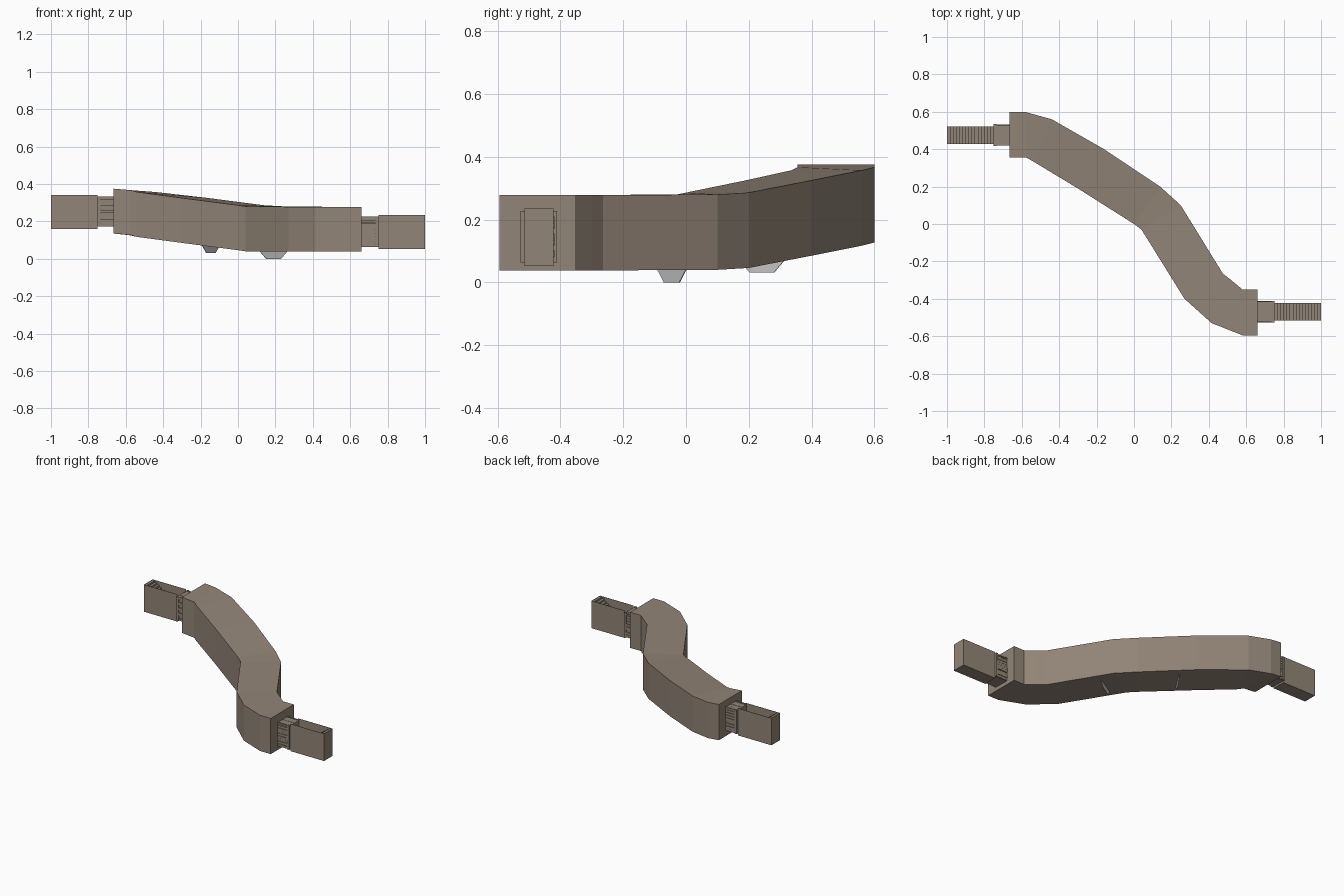
import bpy, math, random
from mathutils import Vector

if "Cube" in bpy.data.objects:
    bpy.data.objects.remove(bpy.data.objects["Cube"])

random.seed(4)
stone = bpy.data.materials.new("stone")
stone.diffuse_color = (0.29, 0.235, 0.185, 1)
stone.use_nodes = True
stone.node_tree.nodes["Principled BSDF"].inputs["Base Color"].default_value = stone.diffuse_color


def mesh_object(name, verts, faces, mat=stone):
    me = bpy.data.meshes.new(name)
    me.from_pydata(verts, [], faces)
    me.update()
    ob = bpy.data.objects.new(name, me)
    bpy.context.collection.objects.link(ob)
    if mat:
        me.materials.append(mat)
    return ob


def box(verts, faces, lo, hi):
    # append an axis-aligned box to vertex and face lists
    n = len(verts)
    (a, b, c), (d, e, f) = lo, hi
    a, d = min(a, d), max(a, d)
    verts += [(a, b, c), (d, b, c), (d, e, c), (a, e, c),
              (a, b, f), (d, b, f), (d, e, f), (a, e, f)]
    for q in ((0, 3, 2, 1), (4, 5, 6, 7), (0, 1, 5, 4),
              (1, 2, 6, 5), (2, 3, 7, 6), (3, 0, 4, 7)):
        faces.append([n + i for i in q])


# winding corridor: back edge, front edge and floor height per station
path = [((-.665, .6), (-.665, .355), .135), ((-.585, .6), (-.575, .355), .127),
        ((-.44, .56), (-.54, .335), .117), ((-.16, .4), (-.3, .19), .085),
        ((.14, .2), (0, 0), .046), ((.25, .1), (.04, -.03), .04),
        ((.475, -.265), (.27, -.4), .038), ((.52, -.3), (.415, -.53), .038),
        ((.58, -.35), (.58, -.595), .038), ((.66, -.35), (.66, -.595), .038)]
verts, faces = [], []
for (bx, by), (fx, fy), z in path:
    verts += [(fx, fy, z), (bx, by, z), (bx, by, z + .24), (fx, fy, z + .24)]
for i in range(len(path) - 1):
    for j in range(4):
        k = (j + 1) % 4
        faces.append((4 * i + k, 4 * i + j, 4 * i + 4 + j, 4 * i + 4 + k))
n = len(verts)
faces += [(0, 1, 2, 3), (n - 1, n - 2, n - 3, n - 4)]
mesh_object("corridor", verts, faces)


# thin octagonal gates across the corridor, poking out under its floor
def gate(name, x, y, z0, normal):
    across = Vector((-normal[1], normal[0], 0)).normalized()
    along = Vector((normal[0], normal[1], 0)).normalized() * .0015
    c = Vector((x, y, z0 + .113))
    r = .113 / math.cos(math.pi / 8)
    verts = []
    for s in (-1, 1):
        for i in range(8):
            a = (i + .5) * math.pi / 4
            verts.append(c + across * r * math.cos(a)
                         + Vector((0, 0, r * math.sin(a))) + along * s)
    faces = [list(range(7, -1, -1)), list(range(8, 16))]
    faces += [(i, (i + 1) % 8, (i + 1) % 8 + 8, i + 8) for i in range(8)]
    mesh_object(name, verts, faces, None)


gate("gate_upper", -.145, .242, .032, (.84, -.54))
gate("gate_lower", .19, -.045, 0, (.52, -.85))


# open-topped stair shaft at each end, climbing outwards
def entrance(side, s, yc, z0, z1):
    y0, y1 = yc - .046, yc + .046
    x0, x1 = s * .75, s
    v, f = [], []
    t = .002
    box(v, f, (x0, y0, z0), (x1, y0 + t, z1))
    box(v, f, (x0, y1 - t, z0), (x1, y1, z1))
    box(v, f, (x0, y0, z0), (x1, y1, z0 + t))
    box(v, f, (x1 - s * t, y0, z0), (x1, y1, z1))
    mesh_object("stair_shaft_" + side, v, f)

    # stairs as one extruded zigzag profile
    steps = 15
    run, rise = .248 / steps, (z1 - z0 - .004) / steps
    prof = [(.75, z0 + t)]
    for i in range(steps):
        prof += [(.75 + i * run, z0 + t + (i + 1) * rise),
                 (.75 + (i + 1) * run, z0 + t + (i + 1) * rise)]
    prof.append((.998, z0 + t))
    m = len(prof)
    v = [(s * x, y, z) for y in (y0 + t, y1 - t) for x, z in prof]
    f = [list(range(m)), list(range(2 * m - 1, m - 1, -1))]
    f += [((i + 1) % m, i, i + m, (i + 1) % m + m) for i in range(m)]
    if s < 0:
        f = [list(reversed(q)) for q in f]
    mesh_object("stairs_" + side, v, f)

    # plank-lined doorway between shaft and corridor
    v, f = [], []
    xa, xb = s * .66, s * .75
    b, h = z0 + .012, z1 - .008
    box(v, f, (xa, yc - .047, b), (xb, yc + .047, h - .006))
    count = 9
    d = (h - b) / count
    for i in range(count):
        for e in (-1, 1):
            w = .051 + random.random() * .006
            ys = sorted((yc + e * .045, yc + e * w))
            box(v, f, (xa, ys[0], b + i * d + .001),
                (s * (.742 + random.random() * .008), ys[1], b + (i + 1) * d - .001))
    for i in range(4):
        yy = yc - .056 + i * .028
        box(v, f, (xa, yy, h - .012), (xb, yy + .0275, h - random.random() * .005))
    mesh_object("plank_doorway_" + side, v, f)

    # posts framing the doorway
    v, f = [], []
    for e in (-1, 1):
        ys = sorted((yc + e * .048, yc + e * .0585))
        box(v, f, (s * .735, ys[0], b), (s * .75, ys[1], h))
    mesh_object("door_posts_" + side, v, f)


entrance("left", -1, .475, .16, .342)
entrance("right", 1, -.469, .052, .235)
